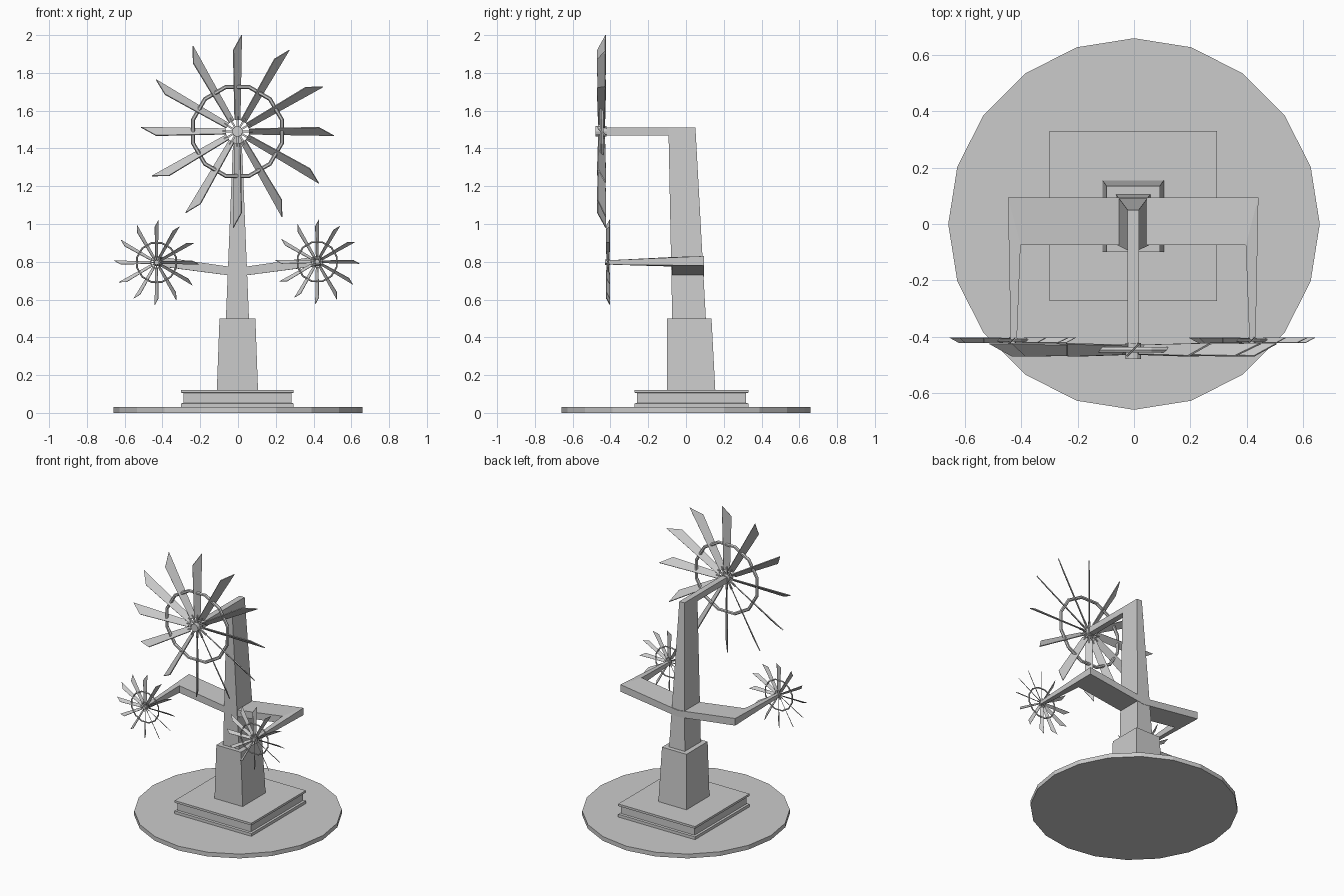
import bpy, bmesh
from math import pi, sin, cos
from mathutils import Matrix, Vector

if "Cube" in bpy.data.objects:
    bpy.data.objects.remove(bpy.data.objects["Cube"])

CX = -0.003


def finish(name, bm):
    bmesh.ops.recalc_face_normals(bm, faces=bm.faces)
    me = bpy.data.meshes.new(name)
    bm.to_mesh(me)
    bm.free()
    ob = bpy.data.objects.new(name, me)
    bpy.context.collection.objects.link(ob)
    return ob


def loft(bm, rings):
    """Closed solid through a list of equal-sized point rings."""
    vs = [[bm.verts.new(p) for p in r] for r in rings]
    n = len(vs[0])
    for a, b in zip(vs, vs[1:]):
        for i in range(n):
            j = (i + 1) % n
            bm.faces.new((a[i], a[j], b[j], b[i]))
    bm.faces.new(vs[0])
    bm.faces.new(vs[-1])


def rect(w, y0, y1, z):
    return [(CX - w, y0, z), (CX + w, y0, z), (CX + w, y1, z), (CX - w, y1, z)]


def stack(name, rings):
    bm = bmesh.new()
    loft(bm, [rect(*r) for r in rings])
    return finish(name, bm)


# round ground slab
bm = bmesh.new()
loft(bm, [[(0.66 * cos(i * pi / 10), 0.66 * sin(i * pi / 10), z) for i in range(20)]
          for z in (0, 0.03)])
finish("ground_slab", bm)

# grooved square plinth, tapered pedestal, tower
stack("plinth", [(.298, -.273, .33, .03), (.298, -.273, .33, .05), (.285, -.26, .317, .053),
                 (.285, -.26, .317, .105), (.298, -.273, .33, .107), (.298, -.273, .33, .122)])
stack("pedestal", [(.109, -.1, .155, .12), (.095, -.1, .135, .5)])
stack("tower", [(.061, -.073, .105, .5), (.02, -.093, .05, 1.51)])

# top arm carrying the large rotor
bm = bmesh.new()
loft(bm, [[(CX + x, y, z) for x, z in ((-.02, 1.468), (.02, 1.468), (.02, 1.51), (-.02, 1.51))]
          for y in (-.43, .03)])
finish("top_arm", bm)

# bent side arms
for side, s in (("left", -1), ("right", 1)):
    bm = bmesh.new()
    sections = [((0, -.075, .722, .768), (0, .095, .722, .768)),
                ((.4, -.075, .775, .825), (.445, .095, .78, .83)),
                ((.413, -.41, .785, .808), (.435, -.41, .785, .808))]
    loft(bm, [[(CX + s * a[0], a[1], a[2]), (CX + s * b[0], b[1], b[2]),
               (CX + s * b[0], b[1], b[3]), (CX + s * a[0], a[1], a[3])] for a, b in sections])
    finish(side + "_arm", bm)


def rotor(name, centre, k):
    place = Matrix.Translation(centre) @ Matrix.Scale(k, 4)
    # twelve pitched blades with slanted tips, each on a thin spoke
    bm = bmesh.new()
    t = Vector((.0022, -.0022, 0))
    prof = [(-.014, -.016, .06), (.014, .016, .06), (.022, .022, .51), (-.022, -.022, .43)]
    for i in range(12):
        rot = place @ Matrix.Rotation(i * pi / 6, 4, 'Y')
        loft(bm, [[rot @ (Vector(p) + q) for p in prof] for q in (t, -t)])
        loft(bm, [[rot @ Vector((x, y, z)) for x, y in
                   ((-.005, -.005), (.005, -.005), (.005, .005), (-.005, .005))]
                  for z in (.01, .08)])
    finish(name + "_blades", bm)
    # twelve-sided bracing ring
    bm = bmesh.new()
    rings = []
    for i in range(12):
        rot = place @ Matrix.Rotation((i + .5) * pi / 6, 4, 'Y')
        rings.append([bm.verts.new(rot @ Vector((0, .011 * sin(j * pi / 3),
                      .243 + .011 * cos(j * pi / 3)))) for j in range(6)])
    for i in range(12):
        a, b = rings[i], rings[(i + 1) % 12]
        for j in range(6):
            bm.faces.new((a[j], a[(j + 1) % 6], b[(j + 1) % 6], b[j]))
    finish(name + "_ring", bm)
    # hub
    bm = bmesh.new()
    loft(bm, [[place @ Vector((.028 * cos(j * pi / 6), y, .028 * sin(j * pi / 6)))
               for j in range(12)] for y in (-.033, .025)])
    finish(name + "_hub", bm)


rotor("main_rotor", (CX, -.447, 1.49), 1.0)
rotor("left_rotor", (CX - .428, -.413, .796), .44)
rotor("right_rotor", (CX + .422, -.413, .8), .44)
